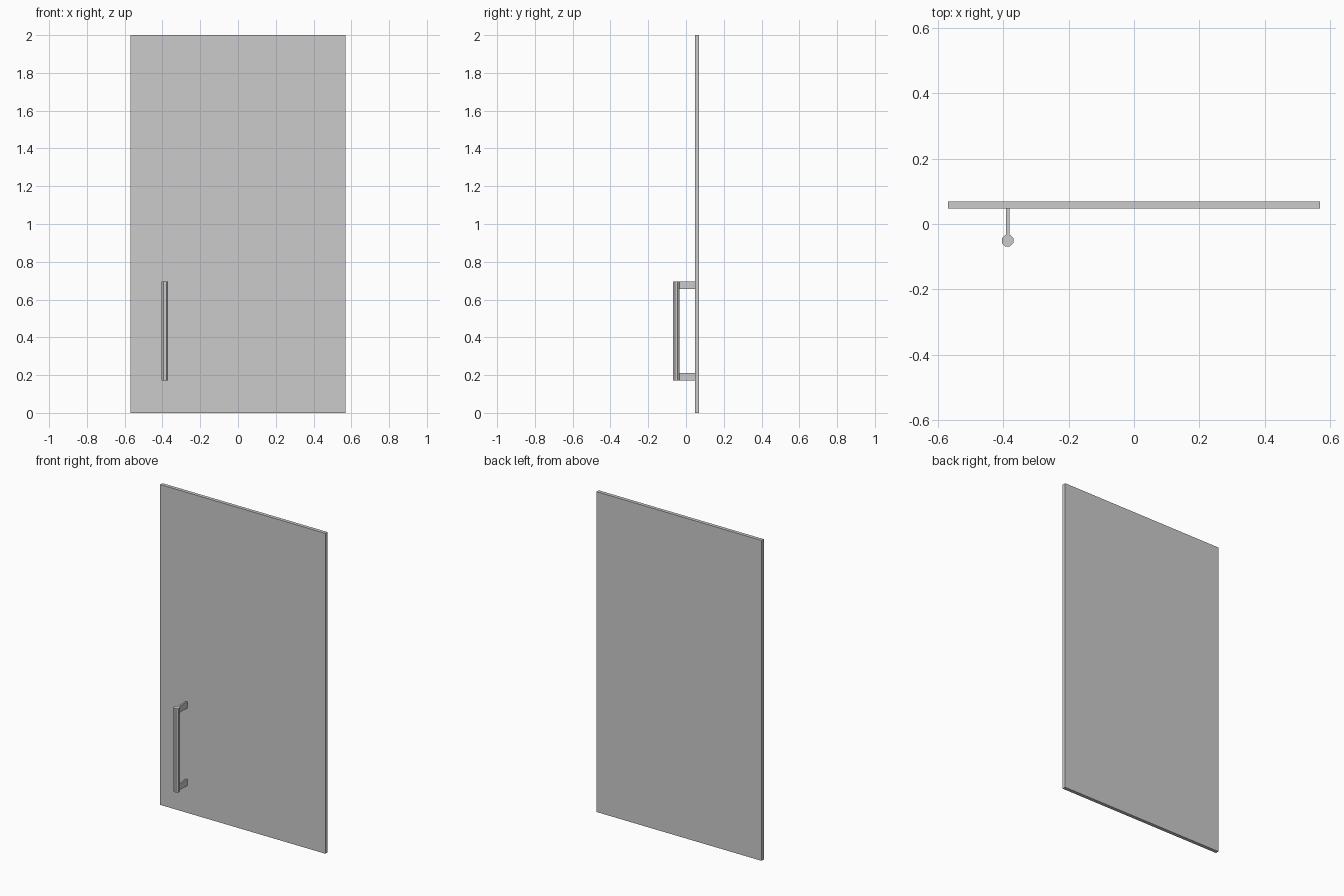
import bpy
import math

if "Cube" in bpy.data.objects:
    bpy.data.objects.remove(bpy.data.objects["Cube"])


def box(name, x0, x1, y0, y1, z0, z1):
    bpy.ops.mesh.primitive_cube_add(
        size=1, location=((x0 + x1) / 2, (y0 + y1) / 2, (z0 + z1) / 2))
    ob = bpy.context.object
    ob.name = name
    ob.scale = (x1 - x0, y1 - y0, z1 - z0)
    bpy.ops.object.transform_apply(location=False, rotation=False, scale=True)
    return ob


HX, HY = -0.387, -0.051      # handle bar axis
Z0, Z1 = 0.172, 0.695        # handle bar ends
PANEL_FRONT = 0.047

# Door panel
box("door_panel", -0.57, 0.57, PANEL_FRONT, 0.069, 0, 2)

# Octagonal handle bar, flat sides facing the axes
bpy.ops.mesh.primitive_cylinder_add(
    vertices=8, radius=0.019, depth=Z1 - Z0,
    location=(HX, HY, (Z0 + Z1) / 2), rotation=(0, 0, math.pi / 8))
bpy.context.object.name = "handle_bar"

# Flat brackets joining the bar to the panel
for name, z in (("lower_bracket", Z0), ("upper_bracket", Z1 - 0.039)):
    box(name, HX - 0.0055, HX + 0.0055, HY + 0.016, PANEL_FRONT, z, z + 0.039)
